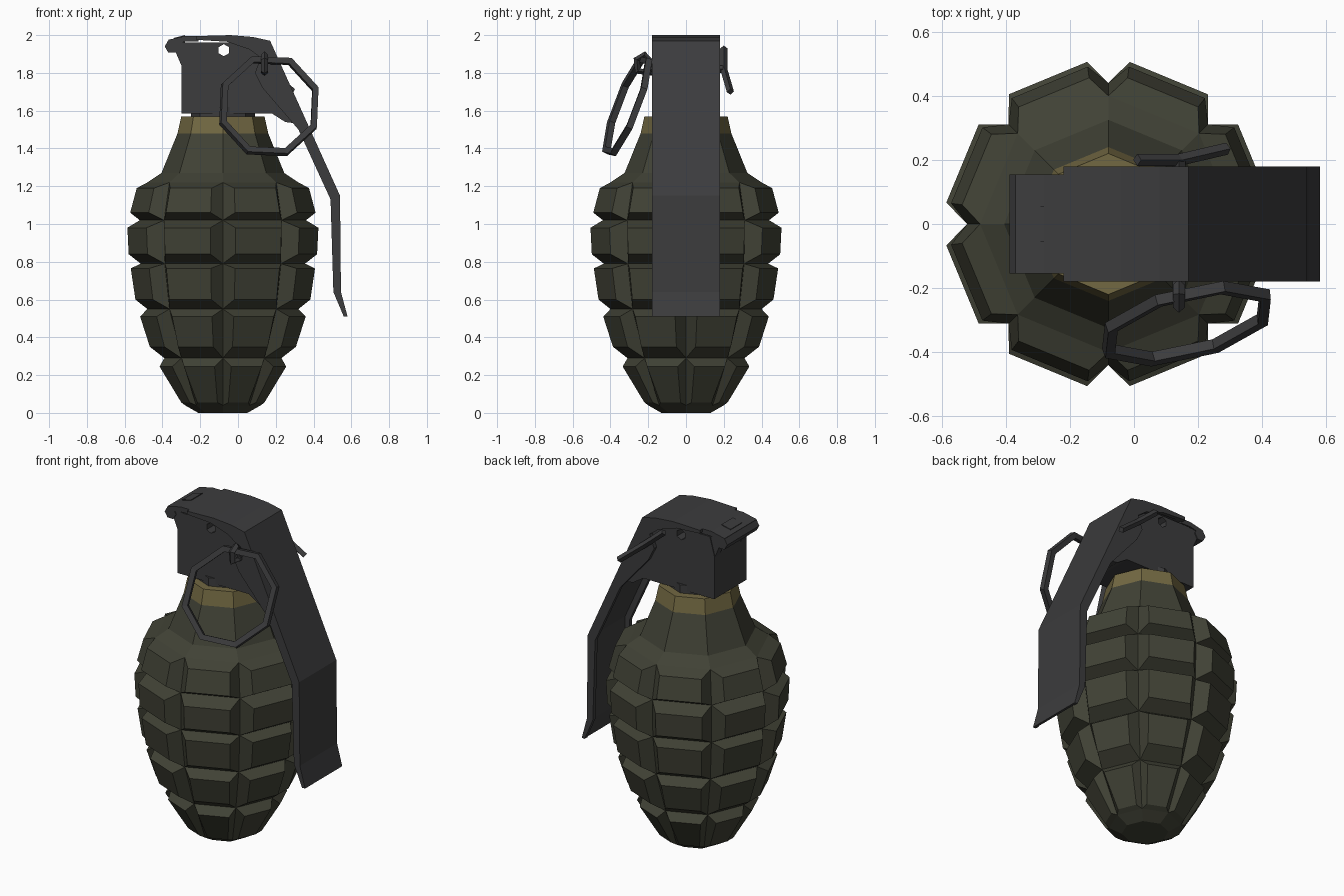
import bpy, bmesh
from math import sin, cos, radians, sqrt
from mathutils import Vector

cube = bpy.data.objects.get("Cube")
if cube:
    bpy.data.objects.remove(cube, do_unlink=True)

AXIS_X = -0.08   # body axis
SIDES = 8


def material(name, rgb):
    m = bpy.data.materials.new(name)
    m.use_nodes = True
    m.diffuse_color = (*rgb, 1)
    bsdf = m.node_tree.nodes["Principled BSDF"]
    bsdf.inputs["Base Color"].default_value = (*rgb, 1)
    bsdf.inputs["Roughness"].default_value = 0.7
    return m


olive = material("olive_paint", (0.052, 0.054, 0.036))
gold = material("yellow_band", (0.17, 0.14, 0.055))
steel = material("dark_steel", (0.045, 0.045, 0.047))


def finish(name, bm, mat):
    bmesh.ops.remove_doubles(bm, verts=bm.verts, dist=0.0005)
    bmesh.ops.recalc_face_normals(bm, faces=bm.faces)
    me = bpy.data.meshes.new(name)
    bm.to_mesh(me)
    bm.free()
    me.materials.append(mat)
    ob = bpy.data.objects.new(name, me)
    bpy.context.collection.objects.link(ob)
    return ob


def polar(r, deg, z):
    a = radians(deg)
    return Vector((AXIS_X + r * cos(a), r * sin(a), z))


def lathe(bm, profile, cap_top=False, cap_bottom=False):
    """Octagonal rings through (radius, z) pairs, listed top down."""
    rings = [[bm.verts.new(polar(r, 360 / SIDES * i, z)) for i in range(SIDES)]
             for r, z in profile]
    for a, b in zip(rings, rings[1:]):
        for i in range(SIDES):
            j = (i + 1) % SIDES
            bm.faces.new((a[i], a[j], b[j], b[i]))
    if cap_top:
        bm.faces.new(rings[0])
    if cap_bottom:
        bm.faces.new(rings[-1])


def prism(name, outline, y0, y1, mat):
    """Extrude an (x, z) outline along y."""
    bm = bmesh.new()
    face = bm.faces.new([bm.verts.new((x, y0, z)) for x, z in outline])
    ext = bmesh.ops.extrude_face_region(bm, geom=[face])["geom"]
    moved = [v for v in ext if isinstance(v, bmesh.types.BMVert)]
    bmesh.ops.translate(bm, verts=moved, vec=(0, y1 - y0, 0))
    return finish(name, bm, mat)


def wire(name, points, radius, mat, cyclic=False):
    """Four-sided tube along a polyline."""
    cu = bpy.data.curves.new(name, "CURVE")
    cu.dimensions = "3D"
    cu.bevel_depth = radius
    cu.bevel_resolution = 0
    cu.use_fill_caps = True
    sp = cu.splines.new("POLY")
    sp.points.add(len(points) - 1)
    for p, co in zip(sp.points, points):
        p.co = (*co, 1)
    sp.use_cyclic_u = cyclic
    cu.materials.append(mat)
    ob = bpy.data.objects.new(name, cu)
    bpy.context.collection.objects.link(ob)
    bpy.ops.object.select_all(action="DESELECT")
    ob.select_set(True)
    bpy.context.view_layer.objects.active = ob
    bpy.ops.object.convert(target="MESH")
    for poly in ob.data.polygons:
        poly.use_smooth = False


# Body: groove rings, with a raised block on each octagon side between them
grooves = [(0.40, 1.22), (0.44, 1.02), (0.435, 0.79), (0.40, 0.55),
           (0.31, 0.29), (0.20, 0.04)]
blocks = [((0.46, 1.19), (0.495, 1.06)), ((0.51, 0.98), (0.503, 0.84)),
          ((0.492, 0.765), (0.467, 0.60)), ((0.442, 0.51), (0.39, 0.35)),
          ((0.338, 0.245), (0.222, 0.055))]
INSET = 7.5
bm = bmesh.new()
step = 360 / SIDES
for top, bottom, (b_top, b_bottom) in zip(grooves, grooves[1:], blocks):
    for i in range(SIDES):
        a0, a1 = i * step, (i + 1) * step
        base = [polar(top[0], a0, top[1]), polar(top[0], a1, top[1]),
                polar(bottom[0], a1, bottom[1]), polar(bottom[0], a0, bottom[1])]
        l, r = a0 + INSET, a1 - INSET
        face = [polar(b_top[0], l, b_top[1]), polar(b_top[0], r, b_top[1]),
                polar(b_bottom[0], r, b_bottom[1]), polar(b_bottom[0], l, b_bottom[1])]
        base = [bm.verts.new(p) for p in base]
        face = [bm.verts.new(p) for p in face]
        bm.faces.new(face)
        for k in range(4):
            n = (k + 1) % 4
            bm.faces.new((base[k], base[n], face[n], face[k]))
lathe(bm, [(0.24, 1.48), (0.325, 1.27), grooves[0]])
lathe(bm, [grooves[-1], (0.13, 0)], cap_bottom=True)
finish("body", bm, olive)

# Painted neck band and the fuze collar above it
bm = bmesh.new()
lathe(bm, [(0.22, 1.57), (0.24, 1.48)], cap_top=True)
finish("neck_band", bm, gold)
bm = bmesh.new()
lathe(bm, [(0.17, 1.62), (0.17, 1.56)], cap_top=True, cap_bottom=True)
finish("fuze_collar", bm, steel)

# Fuze head with a cross-drilled hole
head = prism("fuze_head", [(-0.30, 1.585), (0.18, 1.585), (0.25, 1.54), (0.29, 1.535),
                           (0.28, 1.60), (0.19, 1.78), (0.14, 1.96), (-0.27, 1.96),
                           (-0.30, 1.85)], -0.155, 0.155, steel)
hexagon = [(-0.075 + 0.032 * sin(radians(60 * i)), 1.92 + 0.032 * cos(radians(60 * i)))
           for i in range(6)]
drill = prism("hole_cutter", hexagon, -0.3, 0.3, steel)
drill.hide_render = True
cut = head.modifiers.new("hole", "BOOLEAN")
cut.object = drill
cut.solver = "EXACT"
bpy.context.view_layer.objects.active = head
bpy.ops.object.modifier_apply(modifier="hole")
bpy.data.objects.remove(drill, do_unlink=True)

# Safety lever: a bent top plate with a flange down each side
outer = [(-0.22, 1.995), (-0.04, 2.0), (0.08, 1.99), (0.17, 1.97),
         (0.54, 1.15), (0.545, 0.64), (0.58, 0.51)]
inner = [(0.565, 0.51), (0.525, 0.63), (0.52, 1.145), (0.155, 1.95),
         (0.07, 1.97), (-0.04, 1.98), (-0.22, 1.975)]
prism("lever_plate", outer + inner, -0.179, 0.179, steel)
flange_edge = [(0.56, 0.51), (0.505, 0.64), (0.49, 1.13), (0.32, 1.50), (0.13, 1.72),
               (0.09, 1.80), (0.12, 1.88), (0.06, 1.925), (-0.06, 1.965), (-0.22, 1.975)]
for side, name in ((1, "back"), (-1, "front")):
    prism("lever_flange_" + name, outer + flange_edge, side * 0.155, side * 0.18, steel)

# Hinge at the rear of the head
prism("hinge_plate", [(-0.37, 1.975), (-0.28, 1.995), (-0.21, 1.995), (-0.21, 1.965),
                      (-0.28, 1.965), (-0.36, 1.945)], -0.155, 0.155, steel)
prism("hinge_pin", [(-0.35 + 0.038 * cos(radians(60 * i)), 1.94 + 0.038 * sin(radians(60 * i)))
                    for i in range(6)], -0.155, 0.155, steel)
prism("hinge_tab", [(-0.34, 1.96), (-0.34, 1.985), (-0.28, 2.0), (-0.28, 1.96)],
      -0.055, 0.055, steel)
for side, name in ((1, "back"), (-1, "front")):
    prism("hinge_ear_" + name, [(-0.30, 1.84), (-0.33, 1.91), (-0.33, 1.96), (-0.27, 1.96)],
          side * 0.10, side * 0.15, steel)

# Cotter pin: front eye, shaft and splayed back prongs
wire("cotter_eye", [(0.14, -0.19, 1.80), (0.14, -0.255, 1.81), (0.14, -0.26, 1.87),
                    (0.14, -0.22, 1.895), (0.14, -0.19, 1.86)], 0.019, steel, True)
wire("cotter_shaft", [(0.14, -0.20, 1.82), (0.14, 0.20, 1.82)], 0.02, steel)
wire("cotter_prongs", [(0.01, 0.20, 1.93), (0.14, 0.20, 1.82), (0.29, 0.235, 1.70)],
     0.019, steel)

# Pull ring: octagon hanging on a tilted plane
ring = []
for i in range(8):
    a = radians(20 + 45 * i)
    dx, dz = 0.26 * cos(a), 0.26 * sin(a)
    ring.append((0.165 + dx, -0.31 + 0.37 * dz + 0.22 * dx, 1.625 + dz))
wire("pull_ring", ring, 0.024, steel, True)
